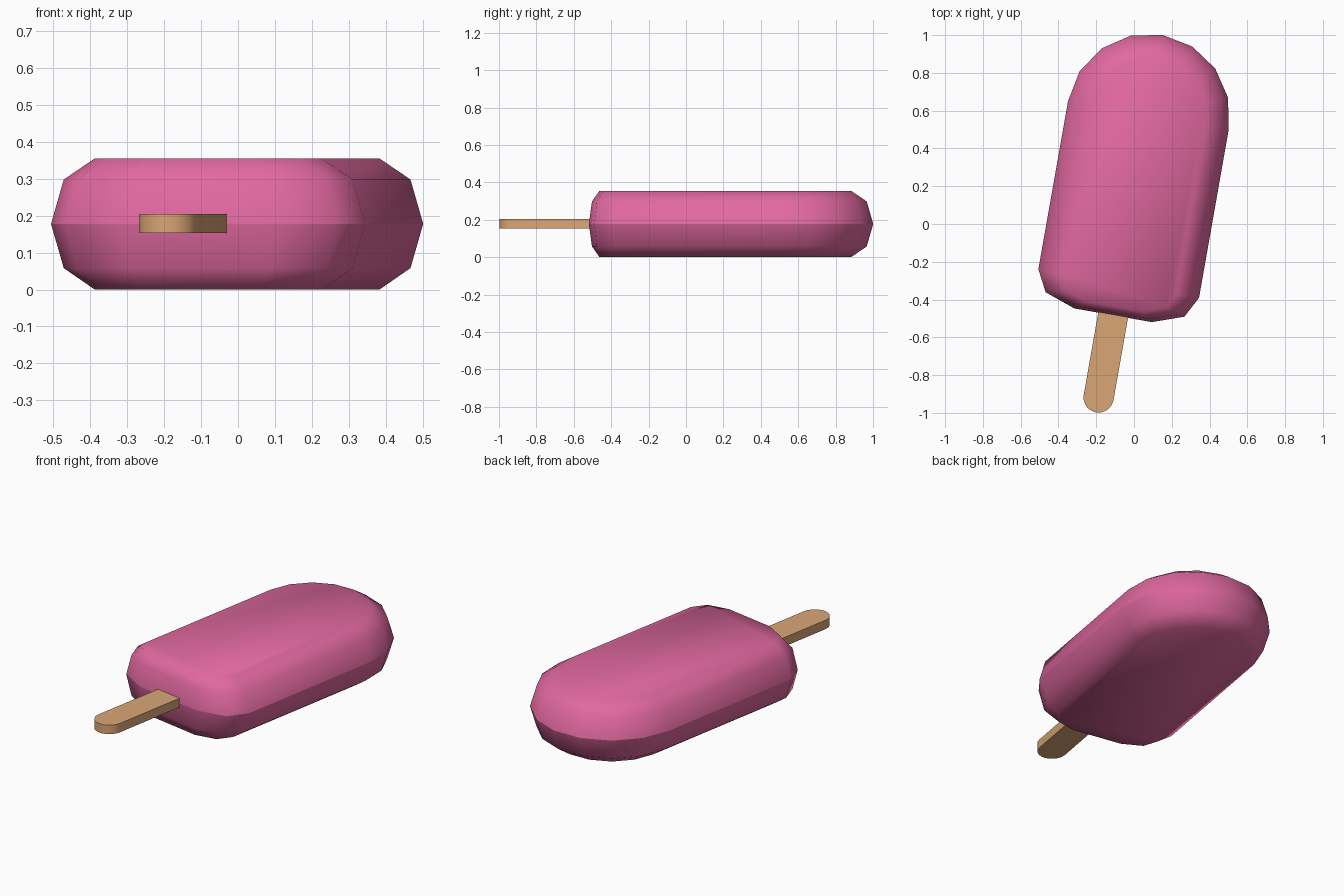
import bpy, bmesh, math
from mathutils import Matrix

if "Cube" in bpy.data.objects:
    bpy.data.objects.remove(bpy.data.objects["Cube"])

TILT = Matrix.Rotation(math.radians(-10), 4, 'Z')   # whole treat leans to +x
CX = -0.025                                         # centre line before tilting


def material(name, rgb):
    m = bpy.data.materials.new(name)
    m.diffuse_color = (*rgb, 1)
    m.use_nodes = True
    m.node_tree.nodes["Principled BSDF"].inputs["Base Color"].default_value = m.diffuse_color
    return m


def loft(name, rings, mat):
    """Bridge equal closed rings [(outline, z)] and cap both ends."""
    bm = bmesh.new()
    loops = [[bm.verts.new((CX + x, y, z)) for x, y in pts] for pts, z in rings]
    n = len(loops[0])
    for a, b in zip(loops, loops[1:]):
        for i in range(n):
            j = (i + 1) % n
            bm.faces.new((a[i], a[j], b[j], b[i]))
    bm.faces.new(loops[0][::-1])
    bm.faces.new(loops[-1])
    bmesh.ops.transform(bm, matrix=TILT, verts=bm.verts)
    bmesh.ops.recalc_face_normals(bm, faces=bm.faces)
    me = bpy.data.meshes.new(name)
    bm.to_mesh(me)
    bm.free()
    me.materials.append(mat)
    ob = bpy.data.objects.new(name, me)
    bpy.context.collection.objects.link(ob)
    return ob


def ice_outline(s):
    """Domed head and softly chamfered base, shrunk around the straight sides."""
    r = 0.432 * s
    head = [(r * math.cos(math.pi * i / 8), 0.58 + r * math.sin(math.pi * i / 8))
            for i in range(9)]
    base = [(-0.432, 0), (-0.373, 0.113), (-0.209, 0.171),
            (0.209, 0.171), (0.373, 0.113), (0.432, 0)]
    return head + [(x * s, -0.324 - d * s) for x, d in base]


# Ice body: widest at mid height, flat top and bottom
MID = 0.178
ice = loft("ice_body",
           [(ice_outline(s), z) for s, z in
            ((0.722, 0), (0.919, 0.058), (1, MID), (0.919, 0.298), (0.722, 0.355))],
           material("strawberry pink", (0.75, 0.14, 0.35)))
for p in ice.data.polygons:
    p.use_smooth = True
# Mould seam stays crisp
for e in ice.data.edges:
    e.use_edge_sharp = all(abs(ice.data.vertices[v].co.z - MID) < 1e-4 for v in e.vertices)

# Wooden stick with rounded end
W = 0.08
end = [(W * math.cos(math.pi + math.pi * i / 10), -0.937 + W * math.sin(math.pi + math.pi * i / 10))
       for i in range(11)]
stick_outline = end + [(W, -0.3), (-W, -0.3)]
stick = loft("stick", [(stick_outline, 0.153), (stick_outline, 0.205)],
             material("pale wood", (0.70, 0.38, 0.18)))
bpy.context.view_layer.objects.active = stick
stick.select_set(True)
bpy.ops.object.shade_smooth_by_angle(angle=math.radians(30))
